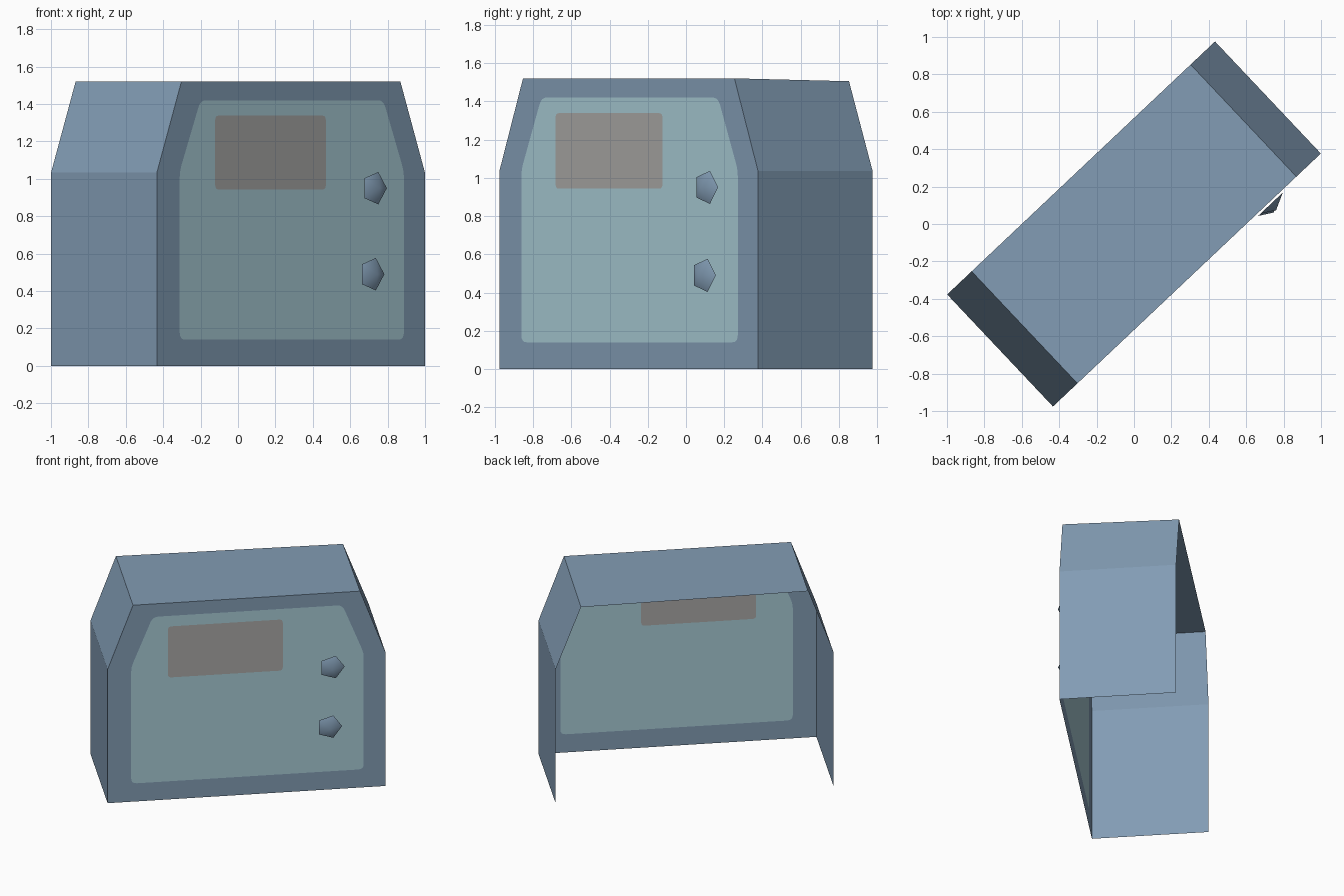
import bpy, bmesh, math
from mathutils import Vector

cube = bpy.data.objects.get("Cube")
if cube:
    bpy.data.objects.remove(cube, do_unlink=True)

TURN = math.radians(43.36)      # the whole model stands turned about z
HALF_W, HALF_D = 0.985, 0.412
SHOULDER, TOP, TOP_W = 1.035, 1.52, 0.805


def material(name, rgb):
    lin = [((c / 255 + 0.055) / 1.055) ** 2.4 for c in rgb] + [1]
    m = bpy.data.materials.new(name)
    m.use_nodes = True
    m.diffuse_color = lin
    bsdf = m.node_tree.nodes["Principled BSDF"]
    bsdf.inputs["Base Color"].default_value = lin
    bsdf.inputs["Roughness"].default_value = 0.8
    return m


BLUE = material("slate blue", (130, 156, 180))
PALE = material("pale teal", (168, 203, 213))
GREY = material("warm grey", (169, 168, 166))


def finish(name, bm, mat):
    mesh = bpy.data.meshes.new(name)
    bm.to_mesh(mesh)
    bm.free()
    mesh.materials.append(mat)
    ob = bpy.data.objects.new(name, mesh)
    ob.rotation_euler.z = TURN
    bpy.context.collection.objects.link(ob)
    return ob


def rounded(points, radius, steps=4):
    """Outline with each corner replaced by a small curve."""
    out = []
    pts = [Vector(p) for p in points]
    for i, p in enumerate(pts):
        a = p + (pts[i - 1] - p).normalized() * radius
        b = p + (pts[(i + 1) % len(pts)] - p).normalized() * radius
        for k in range(steps + 1):
            t = k / steps
            out.append(a * (1 - t) ** 2 + p * 2 * t * (1 - t) + b * t * t)
    return out


def front_sheet(name, loops, mat):
    """Flat sheet in the front plane; the second loop is a hole."""
    bm = bmesh.new()
    edges = []
    for loop in loops:
        vs = [bm.verts.new((p[0], -HALF_D, p[1])) for p in loop]
        edges += [bm.edges.new((vs[i - 1], vs[i])) for i in range(len(vs))]
    bmesh.ops.triangle_fill(bm, use_beauty=True, use_dissolve=False, edges=edges)
    for f in bm.faces:
        f.normal_update()
        if f.normal.y > 0:
            f.normal_flip()
    return finish(name, bm, mat)


# Front wall: frame, inset panel and label patch share one plane
profile = [(-HALF_W, 0), (HALF_W, 0), (HALF_W, SHOULDER),
           (TOP_W, TOP), (-TOP_W, TOP), (-HALF_W, SHOULDER)]
panel = rounded([(-0.818, 0.14), (0.831, 0.14), (0.831, 1.04),
                 (0.68, 1.42), (-0.665, 1.42), (-0.818, 1.04)], 0.04)
patch = rounded([(-0.557, 0.943), (0.257, 0.943),
                 (0.257, 1.338), (-0.557, 1.338)], 0.025)
front_sheet("front_frame", [profile, panel], BLUE)
front_sheet("front_panel", [panel, patch], PALE)
front_sheet("front_patch", [patch], GREY)

# Side walls, sloped shoulders and roof; back and underside stay open
bm = bmesh.new()
rows = []
for x, z in profile[1:] + profile[:1]:
    back_z = 1.505 if (x > 0 and z == TOP) else z
    rows.append((bm.verts.new((x, -HALF_D, z)), bm.verts.new((x, HALF_D, back_z))))
for (a, b), (c, d) in zip(rows, rows[1:]):
    bm.faces.new((a, b, d, c))
finish("sides_and_roof", bm, BLUE)

# Two low five-sided studs standing just off the front
for name, x, z in (("upper_stud", 0.603, 0.95), ("lower_stud", 0.585, 0.49)):
    bm = bmesh.new()
    tip = bm.verts.new((x, -0.468, z))
    ring = []
    for i in range(5):
        a = math.tau * i / 5
        ring.append(bm.verts.new((x + 0.091 * math.cos(a), -0.424, z + 0.091 * math.sin(a))))
    for i in range(5):
        f = bm.faces.new((ring[i - 1], ring[i], tip))
        f.smooth = True
    finish(name, bm, BLUE)
